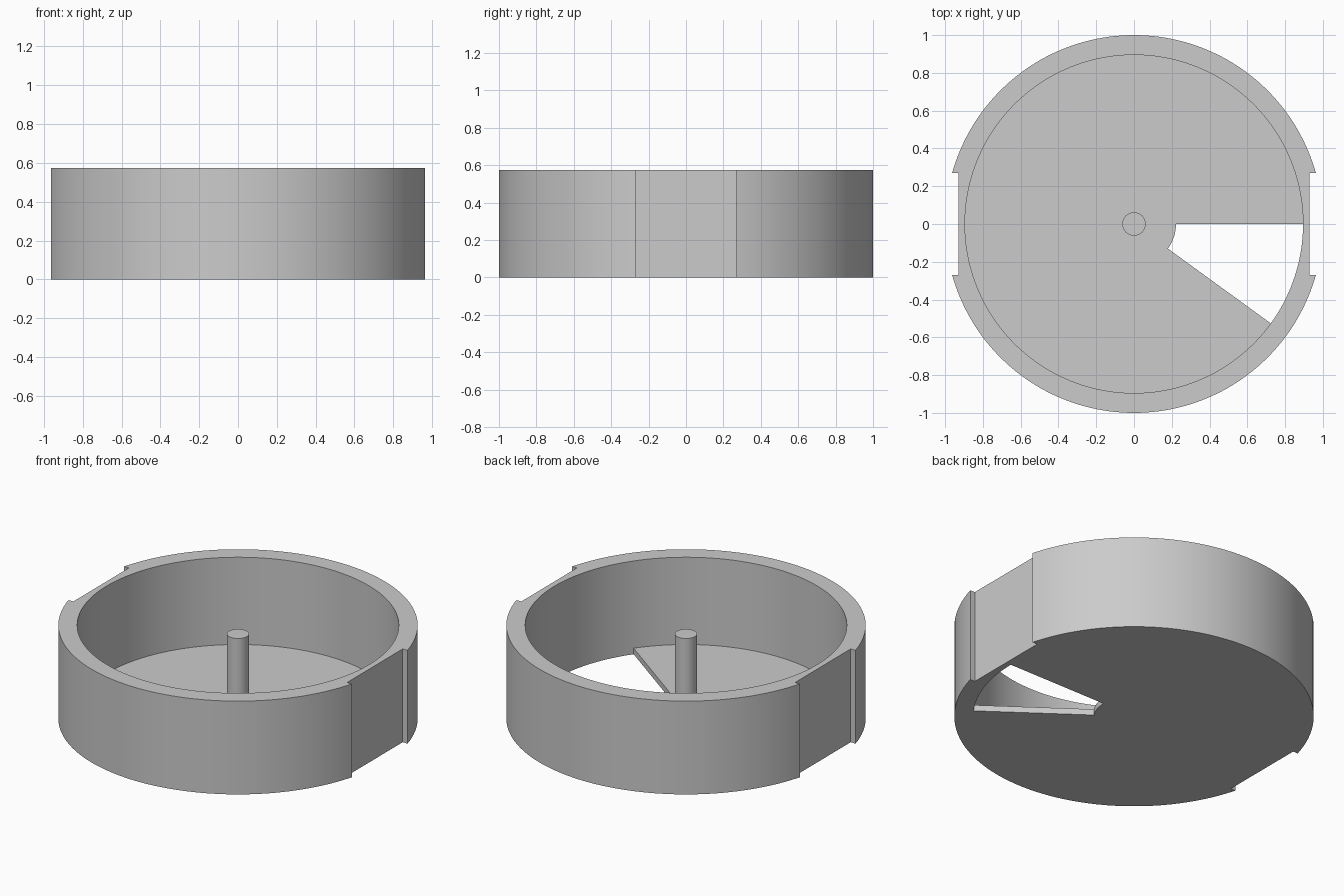
import bpy
import bmesh
from math import cos, sin, radians, asin, degrees

HEIGHT, FLOOR, PIN_TOP = 0.573, 0.037, 0.52
OUTER, INNER, PIN = 1.0, 0.895, 0.062
FLAT_X, FLAT_Y = 0.93, 0.27
SLOT_INNER, SLOT_ANGLE = 0.222, -36

cube = bpy.data.objects.get("Cube")
if cube:
    bpy.data.objects.remove(cube, do_unlink=True)

grey = bpy.data.materials.new("plain grey")
grey.use_nodes = True
colour = (0.6, 0.6, 0.6, 1)
grey.diffuse_color = colour
grey.node_tree.nodes["Principled BSDF"].inputs["Base Color"].default_value = colour


def arc(radius, start, end, steps):
    """Points along an arc, angles in degrees, both ends included."""
    angles = [radians(start + (end - start) * i / steps) for i in range(steps + 1)]
    return [(radius * cos(a), radius * sin(a)) for a in angles]


def prism(name, outline, bottom, top):
    """Extrude a flat outline upward into a solid."""
    bm = bmesh.new()
    face = bm.faces.new([bm.verts.new((x, y, bottom)) for x, y in outline])
    new = bmesh.ops.extrude_face_region(bm, geom=[face])["geom"]
    bmesh.ops.translate(bm, vec=(0, 0, top - bottom),
                        verts=[v for v in new if isinstance(v, bmesh.types.BMVert)])
    bmesh.ops.recalc_face_normals(bm, faces=bm.faces[:])
    mesh = bpy.data.meshes.new(name)
    bm.to_mesh(mesh)
    bm.free()
    mesh.materials.append(grey)
    obj = bpy.data.objects.new(name, mesh)
    bpy.context.collection.objects.link(obj)
    return obj


def select_only(obj):
    bpy.ops.object.select_all(action="DESELECT")
    obj.select_set(True)
    bpy.context.view_layer.objects.active = obj


def cut(target, cutter):
    """Subtract the cutter from the target, then discard it."""
    cutter.hide_render = True
    mod = target.modifiers.new("cut", "BOOLEAN")
    mod.operation = "DIFFERENCE"
    mod.solver = "EXACT"
    mod.object = cutter
    select_only(target)
    bpy.ops.object.modifier_apply(modifier=mod.name)
    bpy.data.objects.remove(cutter, do_unlink=True)


# Round body with a shallow flat-bottomed recess on each side
edge = degrees(asin(FLAT_Y / OUTER))
outline = []
for side in (1, -1):
    half = arc(OUTER, edge, 180 - edge, 80)
    half = [(FLAT_X, FLAT_Y)] + half + [(-FLAT_X, FLAT_Y)]
    outline += [(side * x, side * y) for x, y in half]
cup_body = prism("cup_body", outline, 0, HEIGHT)

# Open bore, leaving a thin floor
cut(cup_body, prism("bore_cutter", arc(INNER, 0, 360, 180)[:-1], FLOOR, HEIGHT + 0.2))

# Wedge-shaped slot through the floor, reaching the wall
wedge = arc(INNER, 0, SLOT_ANGLE, 18) + arc(SLOT_INNER, SLOT_ANGLE, 0, 18)
cut(cup_body, prism("slot_cutter", wedge, -0.1, FLOOR + 0.1))

# Central pin standing on the floor
centre_pin = prism("centre_pin", arc(PIN, 0, 360, 48)[:-1], FLOOR, PIN_TOP)

for obj in (cup_body, centre_pin):
    select_only(obj)
    bpy.ops.object.shade_smooth_by_angle(angle=radians(30))
